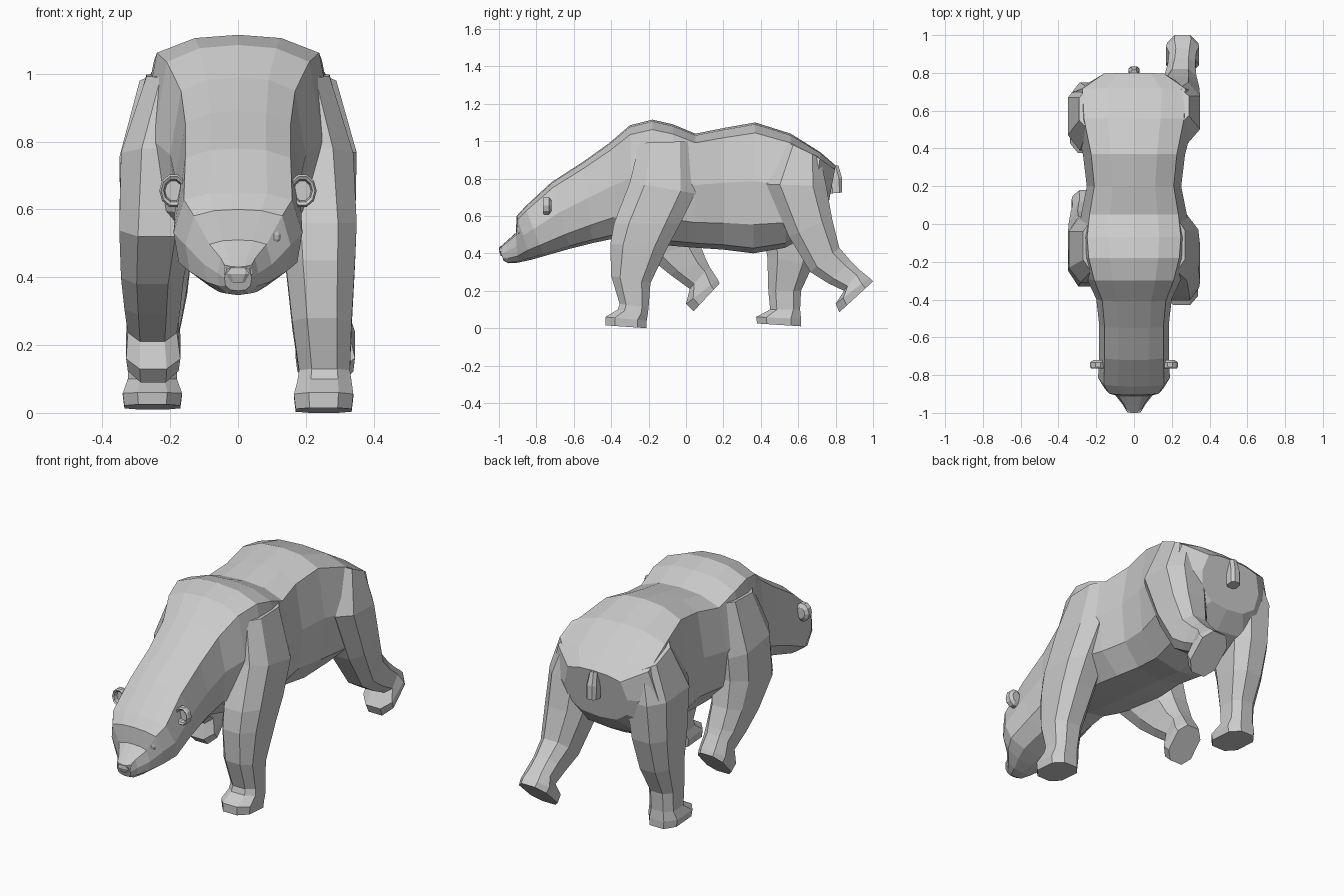
import bpy, bmesh
from math import sin, cos, tau
from mathutils import Vector


def loft(name, rings):
    """Bridge closed rings of points into a flat-faced solid."""
    bm = bmesh.new()
    loops = [[bm.verts.new(p) for p in ring] for ring in rings]
    n = len(loops[0])
    for a, b in zip(loops, loops[1:]):
        for i in range(n):
            j = (i + 1) % n
            bm.faces.new((a[i], a[j], b[j], b[i]))
    bm.faces.new(loops[0])
    bm.faces.new(loops[-1])
    bmesh.ops.recalc_face_normals(bm, faces=bm.faces)
    mesh = bpy.data.meshes.new(name)
    bm.to_mesh(mesh)
    bm.free()
    obj = bpy.data.objects.new(name, mesh)
    bpy.context.collection.objects.link(obj)
    return obj


# Half cross-section of the trunk: (width fraction, height fraction)
HALF = [(0, 1), (.45, .985), (.84, .92), (1, .55), (.92, .22), (.55, .04), (0, 0)]
SECTION = HALF + [(-u, v) for u, v in HALF[-2:0:-1]]


def trunk_ring(yt, zt, yb, zb, w):
    return [(u * w, yb + (yt - yb) * v, zb + (zt - zb) * v) for u, v in SECTION]


# Octagonal leg section: (front-to-back, inner-to-outer)
OCT = [(1, .5), (.55, 1), (-.55, 1), (-1, .5), (-1, -.5), (-.55, -1), (.55, -1), (1, -.5)]


def leg(name, side, stations):
    rings = []
    for yf, zf, yb, zb, xi, xo in stations:
        c = Vector((side * (xi + xo) / 2, (yf + yb) / 2, (zf + zb) / 2))
        d = Vector((0, (yf - yb) / 2, (zf - zb) / 2))
        rings.append([c + d * u + Vector((side * (xo - xi) / 2 * v, 0, 0)) for u, v in OCT])
    return loft(name, rings)


# Head, neck, torso and rump: top y, top z, bottom y, bottom z, half width
loft("body", [trunk_ring(*s) for s in [
    (-1.0, .43, -.975, .36, .04),
    (-.96, .465, -.95, .347, .06),
    (-.91, .51, -.90, .35, .10),
    (-.905, .60, -.83, .365, .155),
    (-.86, .65, -.76, .385, .19),
    (-.72, .78, -.62, .425, .185),
    (-.55, .89, -.50, .455, .185),
    (-.41, .99, -.38, .48, .20),
    (-.30, 1.085, -.28, .46, .25),
    (-.18, 1.115, -.18, .45, .285),
    (-.07, 1.09, -.07, .44, .295),
    (.05, 1.04, .05, .43, .28),
    (.20, 1.07, .20, .42, .25),
    (.37, 1.10, .36, .40, .27),
    (.56, 1.04, .53, .43, .315),
    (.72, .94, .67, .51, .325),
    (.80, .87, .75, .60, .19),
]])

# Planted front leg (+x): front y, z, back y, z, inner x, outer x
leg("front_leg_right", 1, [
    (-.25, .99, .03, 1.0, .10, .27),
    (-.30, .78, .05, .72, .10, .34),
    (-.385, .56, -.03, .56, .13, .35),
    (-.405, .45, -.10, .43, .14, .345),
    (-.40, .28, -.19, .24, .16, .335),
    (-.355, .13, -.20, .11, .18, .33),
    (-.365, .10, -.205, .07, .175, .335),
    (-.43, .06, -.21, .04, .165, .34),
    (-.43, .015, -.21, 0, .17, .335),
])

# Lifted front leg (-x)
leg("front_leg_left", -1, [
    (-.25, .99, .02, 1.0, .10, .27),
    (-.31, .78, .04, .72, .10, .345),
    (-.33, .52, .04, .60, .13, .35),
    (-.20, .38, .07, .46, .16, .345),
    (-.09, .29, .11, .36, .17, .335),
    (.02, .21, .125, .33, .18, .325),
    (0, .13, .17, .26, .17, .33),
    (.04, .09, .18, .24, .175, .325),
])

# Trailing back leg (+x)
leg("back_leg_right", 1, [
    (.53, 1.0, .72, .91, .10, .29),
    (.43, .77, .75, .76, .10, .35),
    (.55, .49, .78, .59, .12, .345),
    (.665, .30, .82, .43, .16, .33),
    (.76, .24, .88, .36, .18, .325),
    (.845, .20, .93, .31, .185, .33),
    (.80, .13, .98, .27, .17, .345),
    (.82, .085, 1.0, .25, .175, .34),
])

# Planted back leg (-x)
leg("back_leg_left", -1, [
    (.50, 1.0, .72, .91, .10, .29),
    (.39, .76, .75, .73, .10, .35),
    (.41, .52, .73, .52, .13, .345),
    (.435, .38, .68, .34, .15, .335),
    (.44, .20, .615, .20, .18, .325),
    (.45, .10, .61, .10, .18, .325),
    (.375, .06, .615, .05, .165, .34),
    (.38, .025, .615, .01, .17, .335),
])

# Tail
leg("tail", 1, [
    (.74, .86, .815, .87, -.02, .02),
    (.76, .80, .835, .80, -.03, .03),
    (.77, .72, .835, .725, -.03, .03),
])

# Nose pad
leg("nose", 1, [
    (-.998, .432, -.95, .45, -.042, .042),
    (-1.0, .41, -.95, .41, -.042, .042),
    (-.99, .385, -.95, .385, -.025, .025),
])

# Cupped ears and eyes
for side, label in ((1, "right"), (-1, "left")):
    loft("ear_" + label, [
        [(side * .19 + .042 * r * cos(tau * i / 10), -.745 + y, .655 + .05 * r * sin(tau * i / 10))
         for i in range(10)]
        for y, r in ((.025, .6), (.012, 1), (-.012, 1), (-.02, .88), (-.015, .7), (.005, .6))])
    bpy.ops.mesh.primitive_uv_sphere_add(segments=10, ring_count=6, radius=1,
                                         location=(side * .107, -.885, .525))
    eye = bpy.context.object
    eye.name = "eye_" + label
    eye.scale = (.022, .018, .028)
